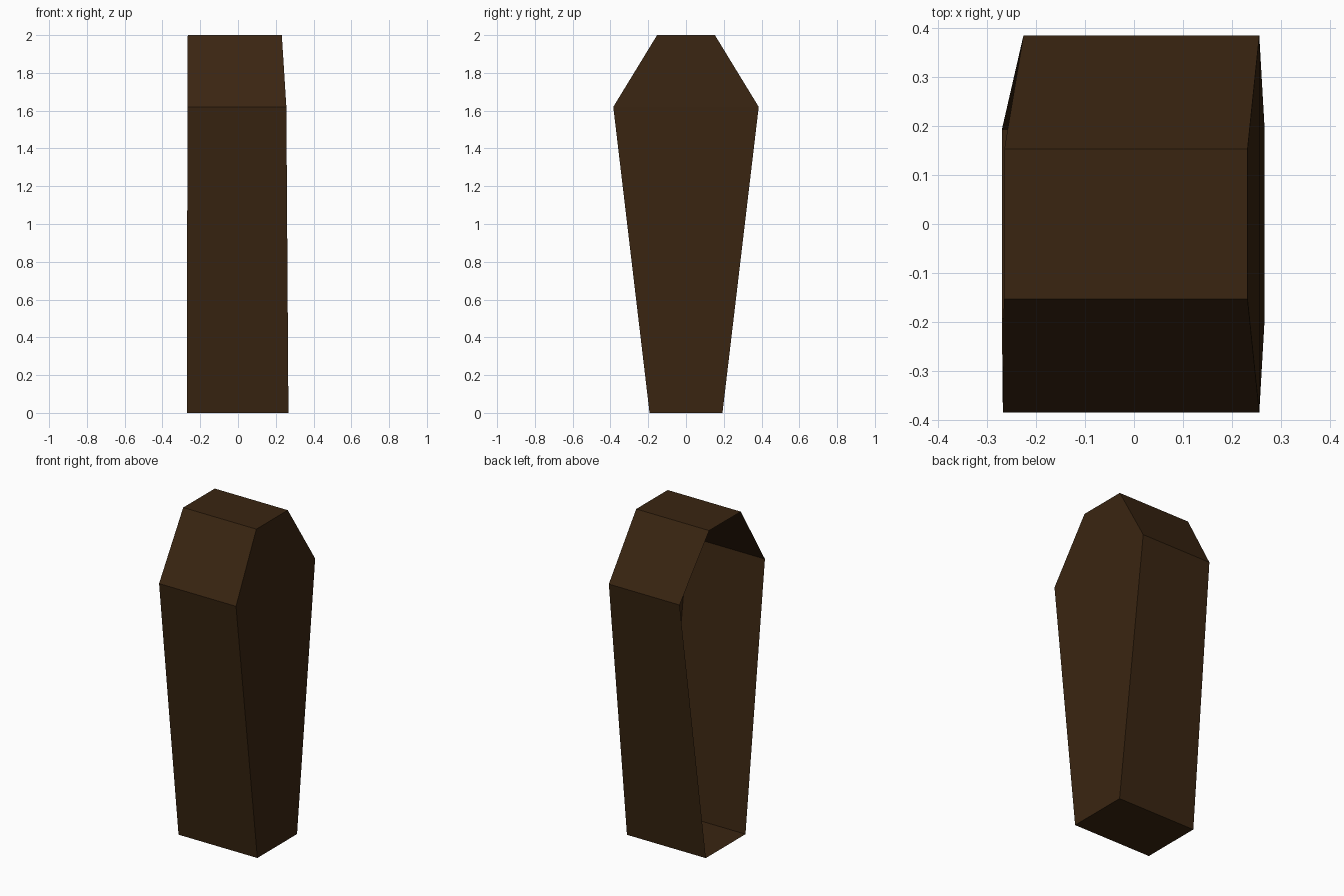
import bpy, bmesh

if "Cube" in bpy.data.objects:
    bpy.data.objects.remove(bpy.data.objects["Cube"])

# One dark wood colour for the whole coffin
wood = bpy.data.materials.new("dark_brown_wood")
wood.diffuse_color = (0.042, 0.0185, 0.0056, 1.0)
wood.use_nodes = True
wood.node_tree.nodes["Principled BSDF"].inputs["Base Color"].default_value = wood.diffuse_color

# Profile stations: height, half width, closed-side x, open-side x at -y and +y
STATIONS = [
    (0.00, 0.193, 0.267, -0.270, -0.270),   # foot
    (1.62, 0.385, 0.256, -0.268, -0.226),   # shoulders
    (2.00, 0.153, 0.232, -0.266, -0.265),   # head
]


def make_object(name, build):
    bm = bmesh.new()
    build(bm)
    mesh = bpy.data.meshes.new(name)
    bm.to_mesh(mesh)
    bm.free()
    mesh.materials.append(wood)
    obj = bpy.data.objects.new(name, mesh)
    bpy.context.collection.objects.link(obj)
    return obj


# Thin surround: foot, two sides, two shoulder slopes and head, open towards -x
def build_walls(bm):
    right = [((xc, w, z), (xp, w, z)) for z, w, xc, xn, xp in STATIONS]
    left = [((xc, -w, z), (xn, -w, z)) for z, w, xc, xn, xp in STATIONS]
    ring = [[bm.verts.new(p) for p in pair] for pair in right + left[::-1]]
    for i, (a, b) in enumerate(ring):
        c, d = ring[(i + 1) % len(ring)]
        bm.faces.new((a, c, d, b))


# Flat panel closing the +x side
def build_panel(bm):
    rows = [[bm.verts.new((xc, s * w, z)) for s in (-1, 1)]
            for z, w, xc, xn, xp in STATIONS]
    for low, high in zip(rows, rows[1:]):
        bm.faces.new((low[0], low[1], high[1], high[0]))


make_object("coffin_walls", build_walls)
make_object("coffin_panel", build_panel)
